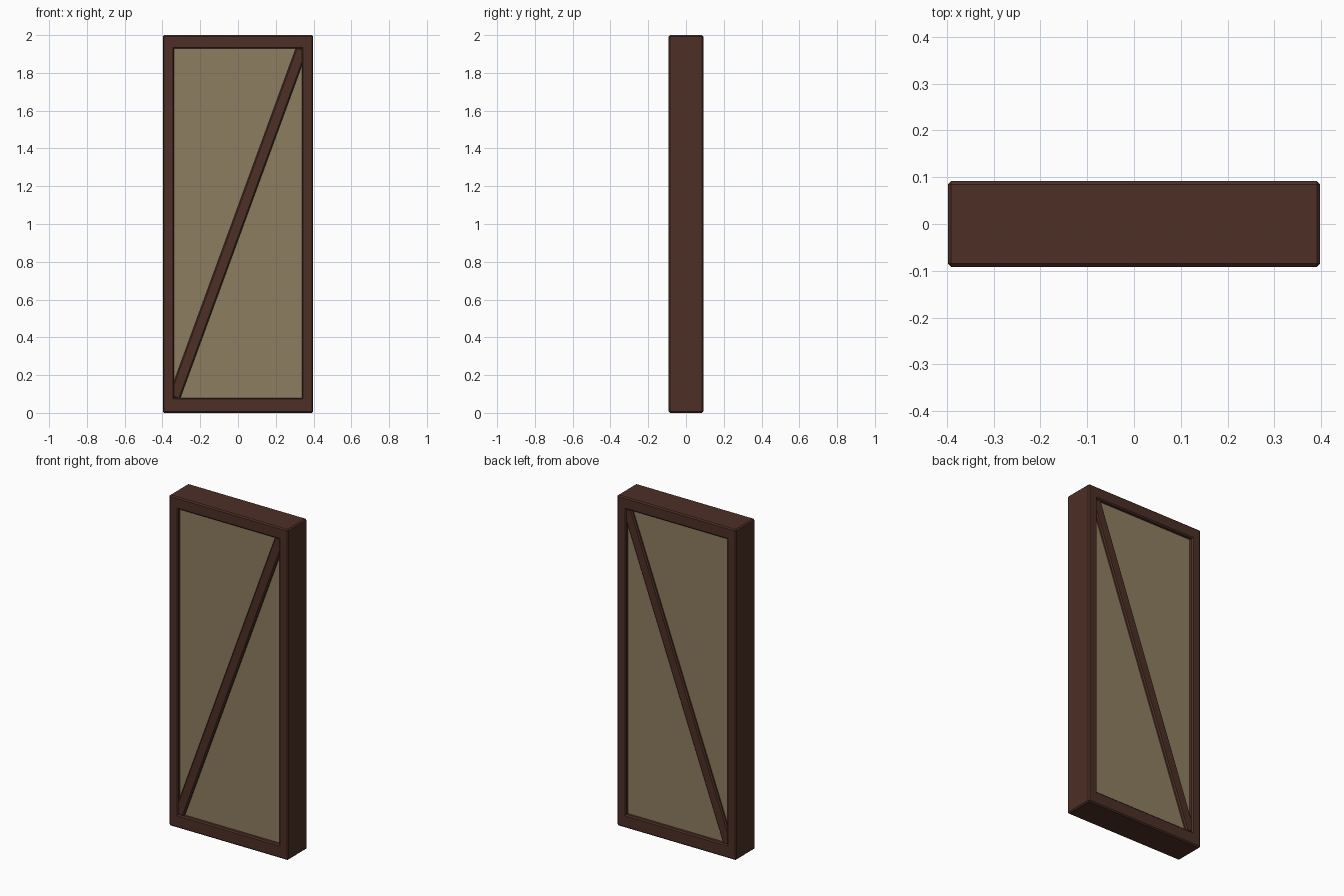
import bpy
import math

if "Cube" in bpy.data.objects:
    bpy.data.objects.remove(bpy.data.objects["Cube"])

# Overall half-sizes and the corners of the framed opening
HX, HY, H = 0.398, 0.092, 2.0
IN_X, IN_BOTTOM, IN_TOP = 0.338, 0.08, 1.928
BEVEL = 0.007


def material(name, rgb):
    m = bpy.data.materials.new(name)
    m.diffuse_color = (*rgb, 1.0)
    m.use_nodes = True
    m.node_tree.nodes["Principled BSDF"].inputs["Base Color"].default_value = m.diffuse_color
    return m


timber = material("dark_timber", (0.074, 0.029, 0.019))
plaster = material("tan_plaster", (0.270, 0.208, 0.117))


def box(name, lo, hi, mat, bevel=0.0, tilt=0.0):
    """Box between two corners, optionally tilted about y and bevelled."""
    center = [(a + b) / 2 for a, b in zip(lo, hi)]
    size = [b - a for a, b in zip(lo, hi)]
    bpy.ops.mesh.primitive_cube_add(size=1, location=center)
    ob = bpy.context.object
    ob.name = name
    ob.scale = size
    bpy.ops.object.transform_apply(location=False, rotation=False, scale=True)
    ob.rotation_euler.y = tilt
    ob.data.materials.append(mat)
    if bevel:
        mod = ob.modifiers.new("edge_bevel", "BEVEL")
        mod.width = bevel
        mod.segments = 1
    return ob


# Plaster infill, set back from both faces of the frame
box("plaster_panel", (-HX + 0.01, -0.07, 0.01), (HX - 0.01, 0.07, H - 0.01), plaster)

# Timber frame: two posts and two beams
for side, x0, x1 in (("left", -HX, -IN_X), ("right", IN_X, HX)):
    box(side + "_post", (x0, -HY, 0), (x1, HY, H), timber, BEVEL)
box("bottom_beam", (-HX, -HY, 0), (HX, HY, IN_BOTTOM), timber, BEVEL)
box("top_beam", (-HX, -HY, IN_TOP), (HX, HY, H), timber, BEVEL)

# Diagonal brace running corner to corner through the panel
rise, run = IN_TOP - IN_BOTTOM, 2 * IN_X
half, mid, w = math.hypot(rise, run) / 2, (IN_TOP + IN_BOTTOM) / 2, 0.031
box("diagonal_brace", (-w, -0.086, mid - half), (w, 0.086, mid + half),
    timber, BEVEL, math.atan2(run, rise))
